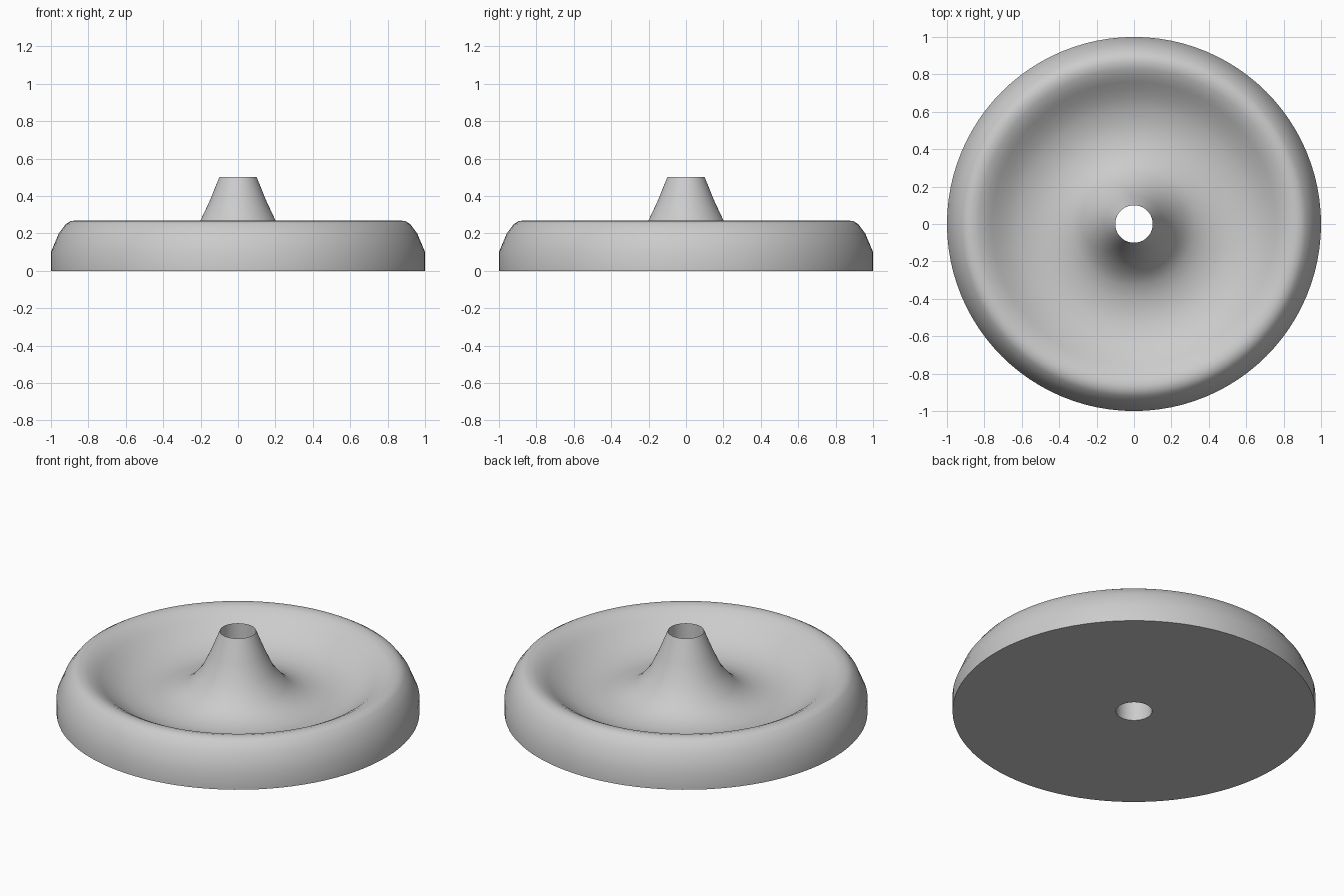
import bpy
import bmesh
import math

cube = bpy.data.objects.get("Cube")
if cube:
    bpy.data.objects.remove(cube, do_unlink=True)

SEGMENTS = 96

# Single grey finish
grey = bpy.data.materials.new("plain_grey")
grey.use_nodes = True
colour = (0.6, 0.6, 0.6, 1)
grey.diffuse_color = colour
grey.node_tree.nodes["Principled BSDF"].inputs["Base Color"].default_value = colour


def lathe(name, profile, material):
    """Turn a closed (radius, height) outline around the z axis."""
    bm = bmesh.new()
    verts = [bm.verts.new((r, 0, z)) for r, z in profile]
    edges = [bm.edges.new((a, b)) for a, b in zip(verts, verts[1:] + verts[:1])]
    bmesh.ops.spin(bm, geom=verts + edges, cent=(0, 0, 0), axis=(0, 0, 1),
                   angle=math.tau, steps=SEGMENTS)
    bmesh.ops.remove_doubles(bm, verts=bm.verts, dist=0.0005)
    bmesh.ops.recalc_face_normals(bm, faces=bm.faces)
    mesh = bpy.data.meshes.new(name)
    bm.to_mesh(mesh)
    bm.free()
    mesh.materials.append(material)
    obj = bpy.data.objects.new(name, mesh)
    bpy.context.collection.objects.link(obj)
    bpy.ops.object.select_all(action="DESELECT")
    obj.select_set(True)
    bpy.context.view_layer.objects.active = obj
    bpy.ops.object.shade_smooth_by_angle(angle=math.radians(40))
    return obj


# Rounded outer wall and rim
outer_wall = [(1, 0), (1, 0.1), (0.958, 0.2), (0.92, 0.25), (0.895, 0.265)]
# Dished basin with a broad, nearly level floor
basin = [(0.865, 0.27), (0.83, 0.261), (0.79, 0.24), (0.76, 0.218), (0.72, 0.187),
         (0.67, 0.156), (0.62, 0.132), (0.54, 0.111), (0.47, 0.107), (0.4, 0.117)]
# Flared central spout with a straight bore
spout = [(0.33, 0.14), (0.27, 0.183), (0.2, 0.27), (0.152, 0.372), (0.1, 0.5)]
bore = [(0.1, 0)]

lathe("dished_disc", outer_wall + basin + spout + bore, grey)
